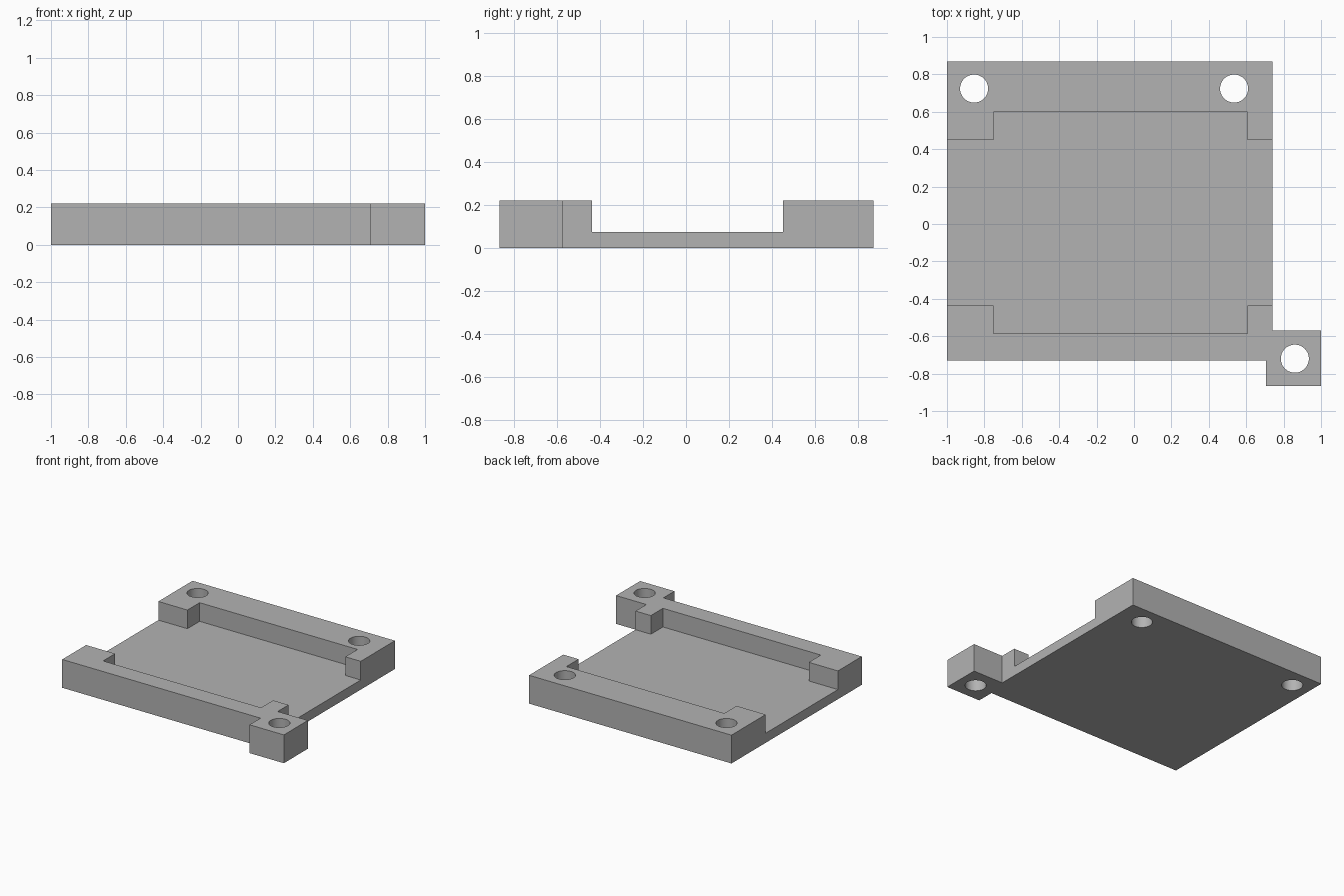
import bpy, bmesh

cube = bpy.data.objects.get("Cube")
if cube:
    bpy.data.objects.remove(cube, do_unlink=True)

HEIGHT, FLOOR = 0.22, 0.075

grey = bpy.data.materials.new("plain grey")
grey.use_nodes = True
colour = (0.45, 0.45, 0.45, 1)
grey.diffuse_color = colour
grey.node_tree.nodes["Principled BSDF"].inputs["Base Color"].default_value = colour


def prism(name, outline, low, high):
    """Extrude a flat outline from low to high."""
    bm = bmesh.new()
    face = bm.faces.new([bm.verts.new((x, y, low)) for x, y in outline])
    top = bmesh.ops.extrude_face_region(bm, geom=[face])["geom"]
    bmesh.ops.translate(bm, vec=(0, 0, high - low),
                        verts=[v for v in top if isinstance(v, bmesh.types.BMVert)])
    bmesh.ops.recalc_face_normals(bm, faces=bm.faces)
    mesh = bpy.data.meshes.new(name)
    bm.to_mesh(mesh)
    bm.free()
    mesh.materials.append(grey)
    obj = bpy.data.objects.new(name, mesh)
    bpy.context.collection.objects.link(obj)
    return obj


def cut(target, cutter):
    """Subtract the cutter from the target, then discard the cutter."""
    cutter.hide_render = True
    mod = target.modifiers.new("cut", 'BOOLEAN')
    mod.operation = 'DIFFERENCE'
    mod.solver = 'EXACT'
    mod.object = cutter
    bpy.context.view_layer.objects.active = target
    bpy.ops.object.modifier_apply(modifier=mod.name)
    bpy.data.objects.remove(cutter, do_unlink=True)


# Solid plate with the protruding corner tab
tray = prism("mounting_tray", [
    (-1, -0.73), (0.705, -0.73), (0.705, -0.865), (1, -0.865),
    (1, -0.57), (0.74, -0.57), (0.74, 0.87), (-1, 0.87)], 0, HEIGHT)

# Cross-shaped recess, open at both sides
cut(tray, prism("recess_cutter", [
    (-1.2, -0.437), (-0.75, -0.437), (-0.75, -0.585), (0.608, -0.585),
    (0.608, -0.437), (1.2, -0.437), (1.2, 0.45), (0.608, 0.45),
    (0.608, 0.6), (-0.75, 0.6), (-0.75, 0.45), (-1.2, 0.45)], FLOOR, HEIGHT + 0.2))

# Round screw holes
for x, y in [(-0.855, 0.724), (0.535, 0.724), (0.86, -0.72)]:
    bpy.ops.mesh.primitive_cylinder_add(vertices=48, radius=0.075, depth=1, location=(x, y, 0))
    drill = bpy.context.object
    drill.name = "hole_cutter"
    cut(tray, drill)

bpy.ops.object.select_all(action='DESELECT')
tray.select_set(True)
bpy.context.view_layer.objects.active = tray
bpy.ops.object.shade_smooth_by_angle()
